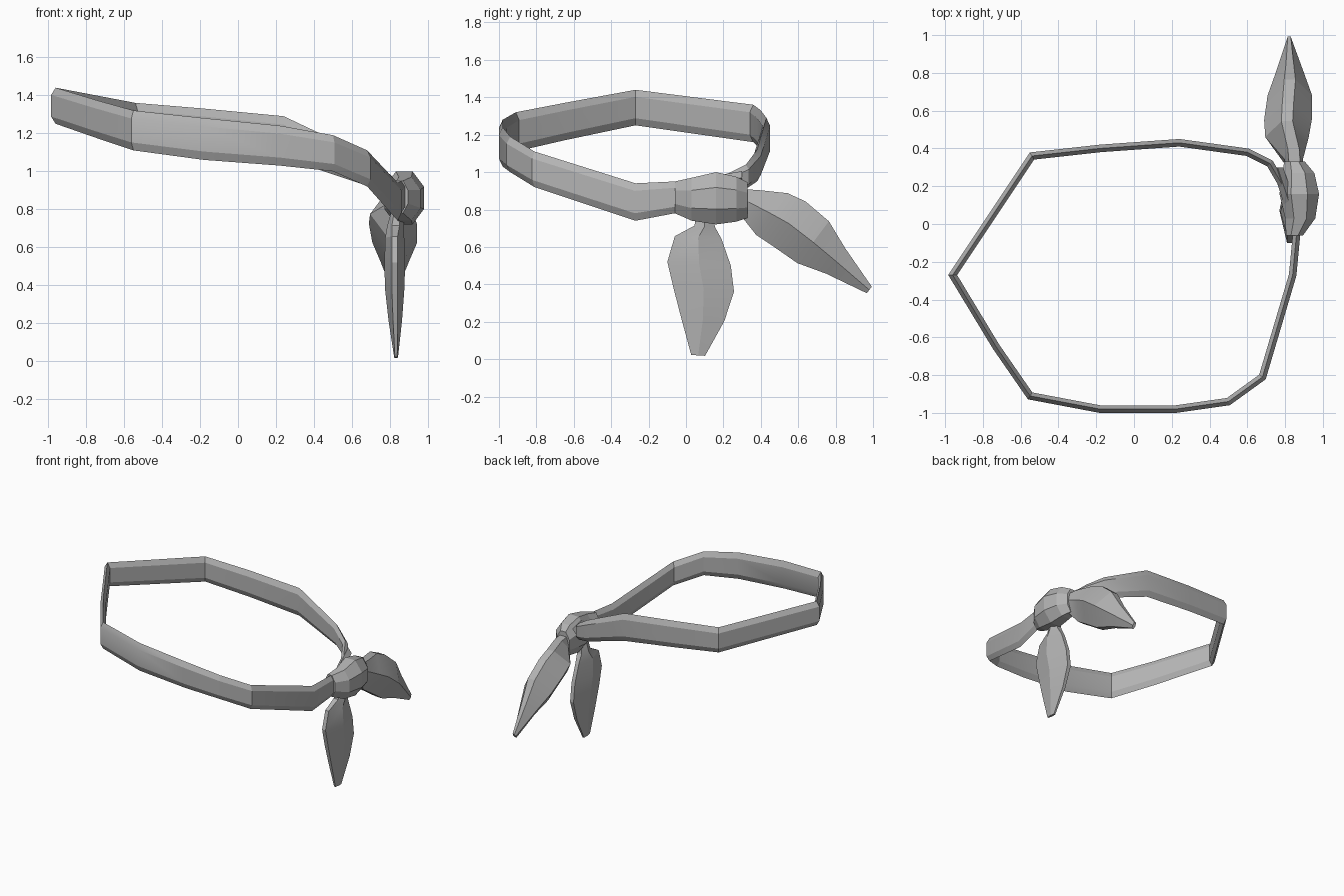
import bpy, bmesh, math
from mathutils import Vector

if "Cube" in bpy.data.objects:
    bpy.data.objects.remove(bpy.data.objects["Cube"])

cloth = bpy.data.materials.new("grey cloth")
cloth.use_nodes = True
GREY = (0.45, 0.45, 0.45, 1)
cloth.diffuse_color = GREY
cloth.node_tree.nodes["Principled BSDF"].inputs["Base Color"].default_value = GREY


def loft(name, rings, smooth_angle):
    """Skin a list of equal-sized rings and cap both ends."""
    bm = bmesh.new()
    vs = [[bm.verts.new(p) for p in ring] for ring in rings]
    n = len(vs[0])
    for a, b in zip(vs, vs[1:]):
        for i in range(n):
            j = (i + 1) % n
            bm.faces.new((a[i], a[j], b[j], b[i]))
    bm.faces.new(vs[0])
    bm.faces.new(vs[-1])
    bmesh.ops.recalc_face_normals(bm, faces=bm.faces)
    mesh = bpy.data.meshes.new(name)
    bm.to_mesh(mesh)
    bm.free()
    mesh.materials.append(cloth)
    obj = bpy.data.objects.new(name, mesh)
    bpy.context.collection.objects.link(obj)
    bpy.ops.object.select_all(action="DESELECT")
    obj.select_set(True)
    bpy.context.view_layer.objects.active = obj
    bpy.ops.object.shade_smooth_by_angle(angle=math.radians(smooth_angle))
    return obj


# Headband: path stations as x, y, bottom z, top z
band = [(.87, .05, .80, .93), (.86, -.06, .78, .95), (.84, -.27, .74, .94),
        (.68, -.81, .92, 1.11), (.50, -.94, 1.0, 1.19), (.22, -.98, 1.03, 1.24),
        (-.18, -.98, 1.06, 1.28), (-.55, -.91, 1.11, 1.32), (-.73, -.65, 1.17, 1.37),
        (-.96, -.27, 1.25, 1.44), (-.54, .36, 1.16, 1.36), (-.18, .40, 1.12, 1.33),
        (.24, .43, 1.07, 1.29), (.60, .38, .95, 1.12), (.72, .32, .91, 1.04),
        (.79, .20, .86, .98), (.84, .06, .82, .92)]
section = [(.02, -.3), (.02, .3), (0, .5), (-.02, .3), (-.02, -.3), (0, -.5)]
rings = []
for i, (x, y, lo, hi) in enumerate(band):
    p = Vector((x, y))
    ends = [Vector(band[max(i - 1, 0)][:2]), Vector(band[min(i + 1, len(band) - 1)][:2])]
    d0, d1 = (p - ends[0]).normalized(), (ends[1] - p).normalized()
    t = (d0 + d1).normalized()
    out = Vector((-t.y, t.x))
    if out.dot(p) < 0:
        out = -out
    miter = 1 / max(t.dot(d1), t.dot(d0), .6)
    rings.append([(x + out.x * o * miter, y + out.y * o * miter,
                   (lo + hi) / 2 + h * (hi - lo)) for o, h in section])
loft("headband", rings, 25)

# Knot: eight-sided sections along y as y, centre x, centre z, half width, half height
knot = [(-.06, .85, .865, .045, .085), (.03, .88, .855, .08, .115), (.16, .875, .86, .105, .14),
        (.27, .87, .855, .085, .12), (.33, .85, .85, .055, .095)]
rings = []
for y, cx, cz, w, h in knot:
    rings.append([(cx + 1.08 * w * math.cos(a), y, cz + 1.08 * h * math.sin(a))
                  for a in (math.pi * (k + .5) / 4 for k in range(8))])
loft("knot", rings, 10)


def tail(name, stations, axis, side):
    """Leaf-shaped cloth end; each station is centre, half breadth, half thickness, rim."""
    rings = []
    breadth, thick = Vector(axis).normalized(), Vector(side).normalized()
    for c, b, t, r in stations:
        pattern = [(b, r), (0, t), (-b, r), (-b, -r), (0, -t), (b, -r)]
        rings.append([Vector(c) + breadth * u + thick * v for u, v in pattern])
    loft(name, rings, 15)


# Hanging end, broad from the side and thin from the front
tail("hanging_tail", [((.84, .10, .80), .04, .03, .015), ((.83, .10, .71), .055, .045, .02),
                      ((.825, .065, .65), .125, .05, .015), ((.825, .07, .51), .17, .055, .015),
                      ((.825, .095, .37), .162, .05, .015), ((.828, .09, .21), .115, .035, .012),
                      ((.832, .065, .02), .037, .01, .006)], (0, 1, -.06), (1, 0, 0))

# Trailing end, reaching back and down
tail("trailing_tail", [((.85, .29, .86), .06, .04, .03), ((.845, .345, .835), .085, .05, .03),
                       ((.81, .46, .775), .14, .115, .03), ((.815, .55, .725), .148, .126, .03),
                       ((.825, .68, .625), .14, .118, .03), ((.825, .80, .525), .085, .075, .02),
                       ((.822, .98, .37), .022, .012, .008)], (0, .6, .8), (1, 0, 0))

# Small tucked fold between knot and band
loft("tucked_fold", [[(x + a, y, z + b) for a, b in ((.03, 0), (0, .035), (-.03, 0), (0, -.035))]
                     for x, y, z in ((.76, .30, .97), (.80, .18, .95), (.84, .05, .91))], 10)
